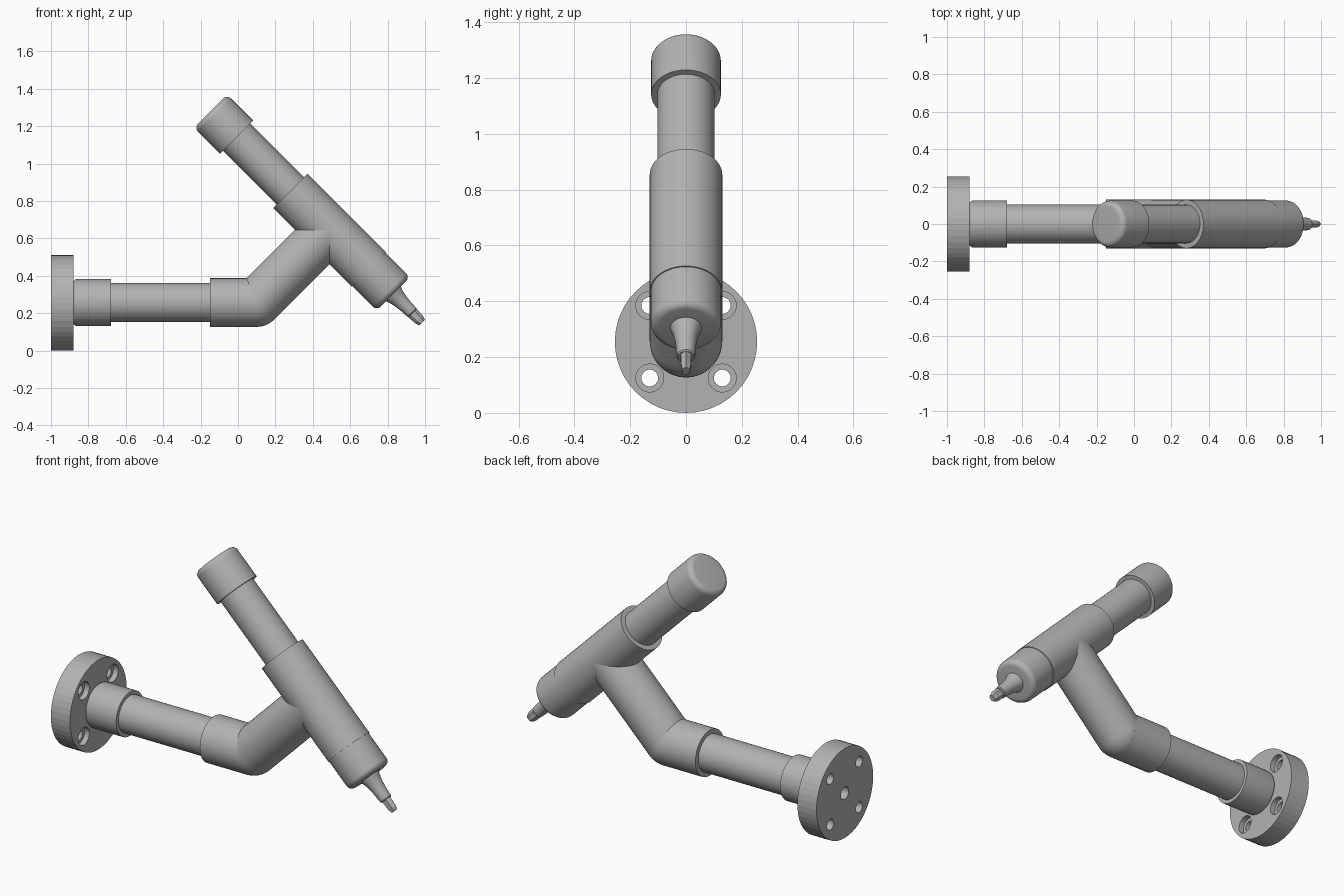
import bpy
import bmesh
from math import sin, cos, pi, radians
from mathutils import Matrix, Vector

cube = bpy.data.objects.get("Cube")
if cube:
    bpy.data.objects.remove(cube)

# One grey for everything
grey = bpy.data.materials.new("plain grey")
grey.use_nodes = True
colour = (0.45, 0.45, 0.45, 1)
grey.diffuse_color = colour
grey.node_tree.nodes["Principled BSDF"].inputs["Base Color"].default_value = colour


def lathe(name, start, direction, profile, sides=48, squash=1.0, smooth=True):
    """Turn (distance, radius) points about an axis in the xz plane."""
    axis = Vector(direction).normalized()
    side = Vector((0, 1, 0))
    frame = Matrix((side.cross(axis), side, axis)).transposed().to_4x4()
    frame.translation = start
    bm = bmesh.new()
    rings = []
    for t, r in profile:
        angles = [2 * pi * i / sides for i in range(sides)]
        rings.append([bm.verts.new((r * cos(a), squash * r * sin(a), t)) for a in angles])
    for low, high in zip(rings, rings[1:]):
        for i in range(sides):
            j = (i + 1) % sides
            bm.faces.new((low[i], low[j], high[j], high[i]))
    bm.faces.new(rings[0][::-1])
    bm.faces.new(rings[-1])
    bm.transform(frame)
    bmesh.ops.recalc_face_normals(bm, faces=bm.faces)
    mesh = bpy.data.meshes.new(name)
    bm.to_mesh(mesh)
    bm.free()
    mesh.materials.append(grey)
    obj = bpy.data.objects.new(name, mesh)
    bpy.context.collection.objects.link(obj)
    if smooth:
        bpy.ops.object.select_all(action='DESELECT')
        obj.select_set(True)
        bpy.context.view_layer.objects.active = obj
        bpy.ops.object.shade_smooth_by_angle(angle=radians(30))
    return obj


def rounded_end(length, r, fillet, steps=6):
    """Cylinder profile whose far rim is rounded."""
    arc = [pi / 2 * i / steps for i in range(steps + 1)]
    return [(0, r)] + [(length - fillet + fillet * sin(a), r - fillet + fillet * cos(a)) for a in arc]


RIGHT, LEFT = (1, 0, 0), (-1, 0, 0)
UP, DOWN = (-1, 0, 1), (1, 0, -1)
AXIS_Z = 0.257
BODY_R = 0.13

# Wall flange with counterbored bolt holes and a centre hole
flange = lathe("flange", (-1, 0, 0.255), RIGHT, [(0, 0.255), (0.12, 0.255)], smooth=False)
bolt = [(-0.05, 0.03), (0.09, 0.03), (0.09, 0.05), (0.2, 0.05)]
cutters = [lathe("hole_cutter", (-1, y, 0.255 + z), RIGHT, bolt, 32)
           for y in (-0.13, 0.13) for z in (-0.13, 0.13)]
cutters.append(lathe("hole_cutter", (-1, 0, 0.255), RIGHT, [(-0.05, 0.035), (0.2, 0.035)], 32))
bpy.context.view_layer.objects.active = flange
for cutter in cutters:
    cutter.hide_render = True
    cut = flange.modifiers.new("hole", 'BOOLEAN')
    cut.operation = 'DIFFERENCE'
    cut.solver = 'EXACT'
    cut.object = cutter
    bpy.ops.object.modifier_apply(modifier=cut.name)
    bpy.data.objects.remove(cutter)

# Horizontal arm: collar, pipe and elbow
lathe("flange_collar", (-0.68, 0, AXIS_Z), LEFT, rounded_end(0.2, 0.125, 0.018))
lathe("arm_pipe", (-0.7, 0, AXIS_Z), RIGHT, [(0, 0.104), (0.6, 0.104)])
lathe("elbow_socket", (-0.15, 0, AXIS_Z), RIGHT, [(0, BODY_R), (0.25, BODY_R)])

# Sloping branch with a domed heel at the bend
dome = [(-BODY_R * cos(a), BODY_R * sin(a)) for a in [pi / 2 * i / 12 for i in range(1, 13)]]
lathe("elbow_branch", (0.1, 0, AXIS_Z), (1, 0, 1), dome + [(0.549, BODY_R)])

# Tee body crossing the branch
lathe("tee_body", (0.28, 0, 0.854), DOWN, [(0, BODY_R), (0.593, BODY_R)])

# Upper pipe and end cap
lathe("upper_pipe", (0.3, 0, 0.834), UP, [(0, 0.103), (0.5, 0.103)])
lathe("end_cap", (-0.007, 0, 1.141), UP, rounded_end(0.198, 0.125, 0.03))

# Lower cap, flared nozzle and flattened tip
lathe("lower_cap", (0.69, 0, 0.444), DOWN, rounded_end(0.199, 0.126, 0.03))
nozzle = [(-0.01, 0.058), (0, 0.056), (0.02, 0.048), (0.05, 0.041),
          (0.09, 0.036), (0.14, 0.033), (0.145, 0.029)]
lathe("nozzle", (0.831, 0, 0.303), DOWN, nozzle, 32)
lathe("nozzle_tip", (0.831, 0, 0.303), DOWN, [(0.13, 0.032), (0.195, 0.029), (0.217, 0.021)],
      6, squash=0.7, smooth=False)
